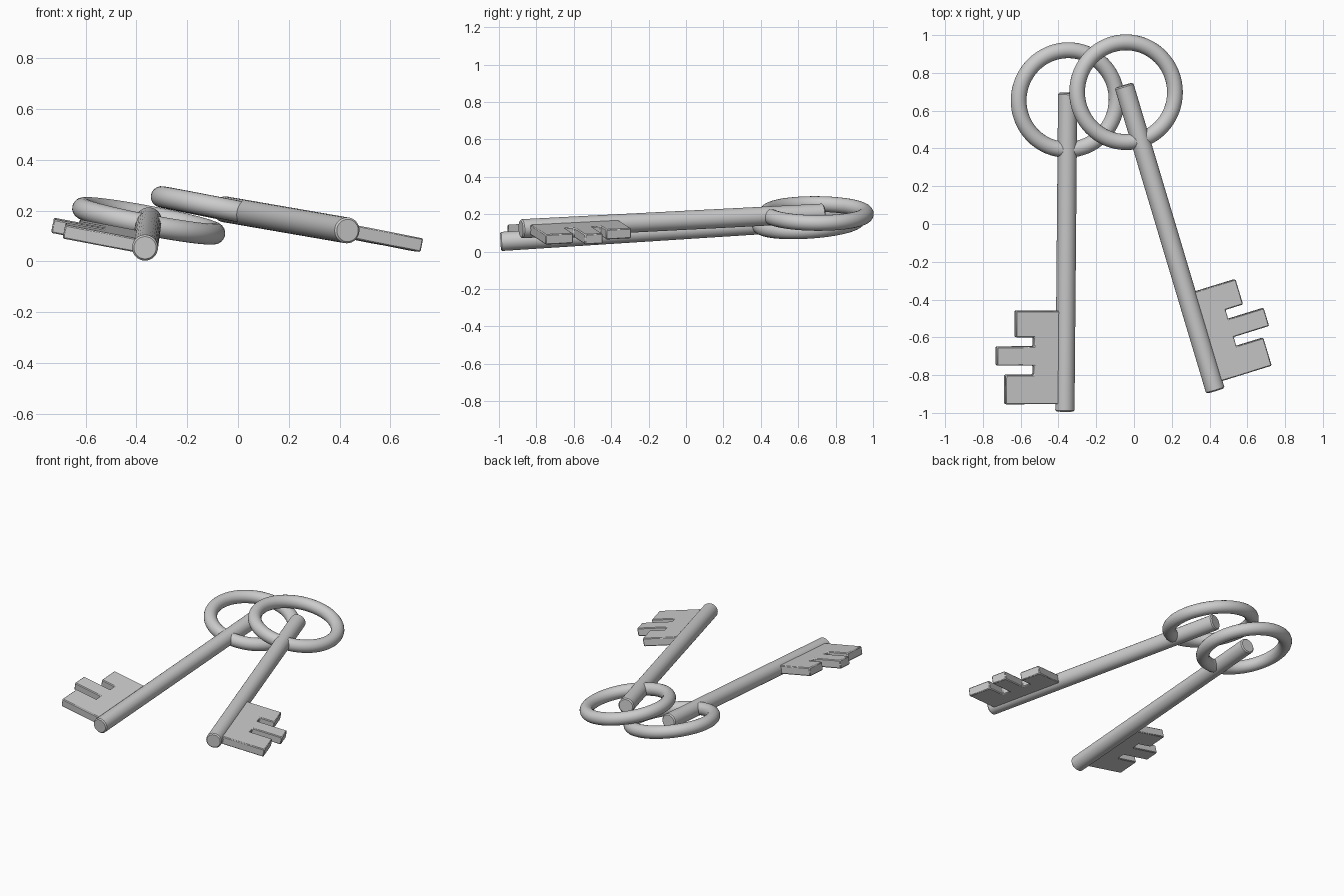
import bpy, bmesh, math
from mathutils import Vector, Matrix

if "Cube" in bpy.data.objects:
    bpy.data.objects.remove(bpy.data.objects["Cube"])

SHAFT_LEN, SHAFT_R = 1.69, 0.051
RING_AT, RING_R, TUBE_R = 1.652, 0.264, 0.042
BIT_T = 0.055
# bit outline: (distance from shaft axis, distance from shaft tip)
BIT = [(0, .04), (.325, .04), (.325, .195), (.173, .195), (.173, .245),
       (.373, .245), (.373, .345), (.173, .345), (.173, .395),
       (.272, .395), (.272, .535), (0, .535)]


def finish(obj, matrix, bevel=0):
    obj.matrix_world = matrix
    bpy.ops.object.select_all(action='DESELECT')
    obj.select_set(True)
    bpy.context.view_layer.objects.active = obj
    bpy.ops.object.shade_smooth_by_angle(angle=math.radians(35))
    if bevel:
        m = obj.modifiers.new("edge", 'BEVEL')
        m.width, m.segments = bevel, 1
        m.limit_method, m.angle_limit = 'ANGLE', math.radians(50)


def key(name, tip, heading, a, b, side):
    # key lies in the plane z = a*x + b*y, shaft running from tip along heading
    dx, dy = heading
    y = Vector((dx, dy, a * dx + b * dy)).normalized()
    n = Vector((-a, -b, 1)).normalized()
    x = y.cross(n)
    frame = Matrix.Translation(tip) @ Matrix((x, y, n)).transposed().to_4x4()

    # round shaft
    bpy.ops.mesh.primitive_cylinder_add(vertices=32, radius=SHAFT_R, depth=SHAFT_LEN)
    shaft = bpy.context.object
    shaft.name = name + "_shaft"
    finish(shaft, frame @ Matrix.Translation((0, SHAFT_LEN / 2, 0))
           @ Matrix.Rotation(math.pi / 2, 4, 'X'), 0.007)

    # ring handle
    bpy.ops.mesh.primitive_torus_add(major_radius=RING_R, minor_radius=TUBE_R,
                                     major_segments=64, minor_segments=20)
    ring = bpy.context.object
    ring.name = name + "_ring"
    finish(ring, frame @ Matrix.Translation((0, RING_AT, 0)))

    # toothed bit
    bm = bmesh.new()
    face = bm.faces.new([bm.verts.new((side * p, q, -BIT_T / 2)) for p, q in BIT])
    ext = bmesh.ops.extrude_face_region(bm, geom=[face])
    bmesh.ops.translate(bm, vec=(0, 0, BIT_T),
                        verts=[v for v in ext['geom'] if isinstance(v, bmesh.types.BMVert)])
    bmesh.ops.recalc_face_normals(bm, faces=bm.faces)
    mesh = bpy.data.meshes.new(name + "_bit")
    bm.to_mesh(mesh)
    bm.free()
    bit = bpy.data.objects.new(name + "_bit", mesh)
    bpy.context.collection.objects.link(bit)
    finish(bit, frame, 0.005)


key("left_key", (-0.366, -0.992, 0.054), (0.015, 1.69), -0.19, 0.066, -1)
key("right_key", (0.431, -0.883, 0.122), (-0.481, 1.607), -0.196, -0.007, 1)
